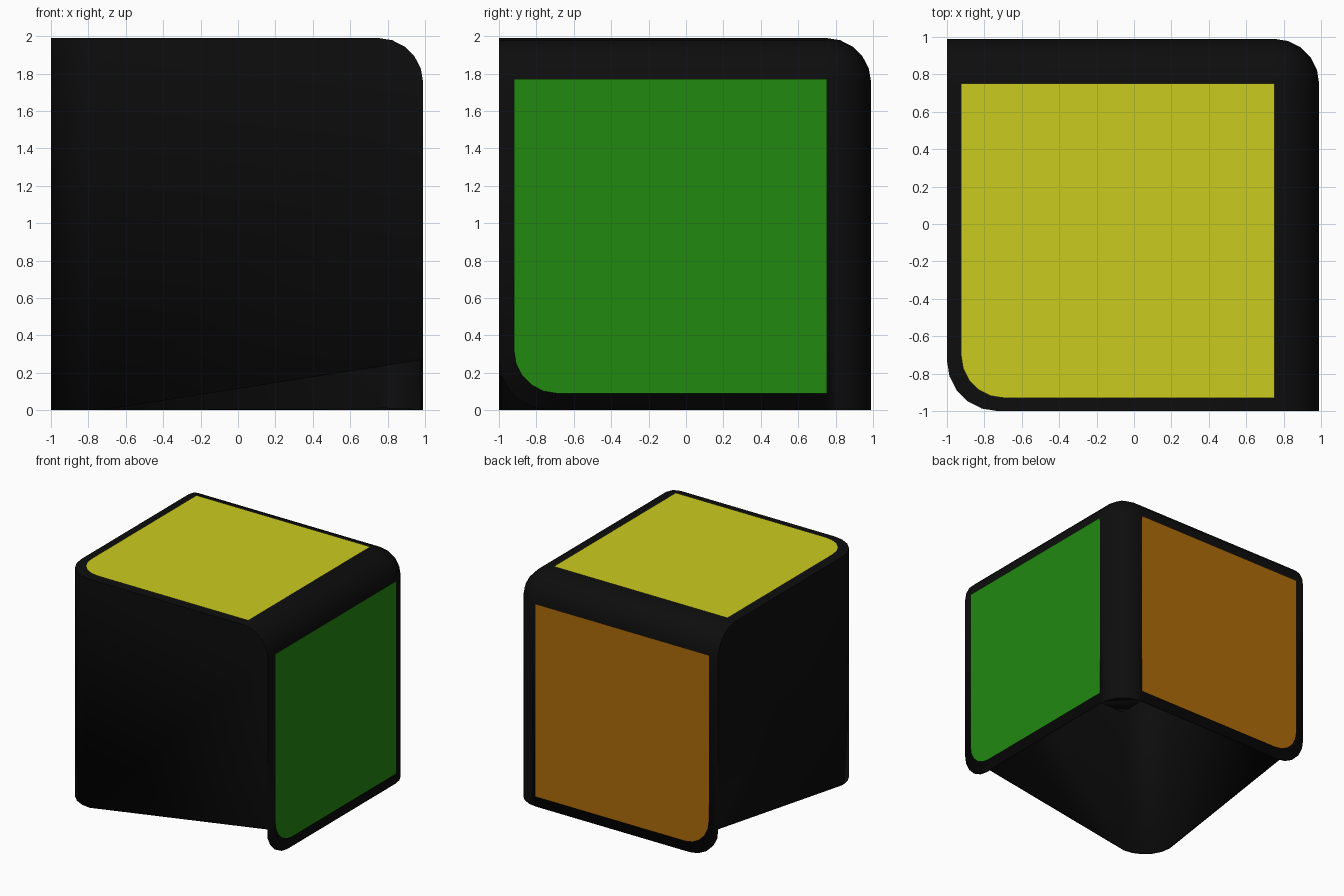
import bpy, bmesh, math
from mathutils import Vector

if "Cube" in bpy.data.objects:
    bpy.data.objects.remove(bpy.data.objects["Cube"])

LO, HI, TOP = -1.0, 0.99, 1.99      # shell limits
R_OUT, R_IN, SEG = 0.24, 0.27, 5    # outer edge and inner corner roundings


def material(name, rgb):
    m = bpy.data.materials.new(name)
    m.diffuse_color = (*rgb, 1)
    m.use_nodes = True
    m.node_tree.nodes["Principled BSDF"].inputs["Base Color"].default_value = m.diffuse_color
    return m


def add_object(name, bm, mat):
    me = bpy.data.meshes.new(name)
    bm.to_mesh(me)
    bm.free()
    ob = bpy.data.objects.new(name, me)
    bpy.context.collection.objects.link(ob)
    me.materials.append(mat)
    return ob


def near(v, x, y, z):
    return (v.co - Vector((x, y, z))).length < 1e-3


def round_panel_corner(bm, x, y, inward):
    """Raise a panel's lower free corner and turn it into an arc."""
    v = next(v for v in bm.verts if near(v, x, y, 0))
    base = v.co.copy()
    far = next(e.other_vert(v) for e in v.link_edges
               if (e.other_vert(v).co - v.co).normalized().dot(inward) > 0.99)
    v.co.z = R_IN
    for k in range(1, SEG + 1):
        a = math.pi / 2 * k / SEG
        e = next(e for e in v.link_edges if e.other_vert(v) is far)
        _, v = bmesh.utils.edge_split(e, v, 0.5)
        v.co = (base + inward * R_IN * (1 - math.cos(a))
                + Vector((0, 0, R_IN * (1 - math.sin(a)))))


# Hollow shell: box with rounded outer edges and open underside
bm = bmesh.new()
bmesh.ops.create_cube(bm, size=2)
for v in bm.verts:
    v.co = (HI if v.co.x > 0 else LO, HI if v.co.y > 0 else LO,
            TOP if v.co.z > 0 else 0)
tip = next(v for v in bm.verts if near(v, HI, HI, TOP))
bmesh.ops.bevel(bm, geom=list(tip.link_edges), offset=R_OUT, segments=SEG,
                profile=0.5, affect='EDGES')
inner = [e for e in bm.edges
         if all(abs(v.co.x - LO) + abs(v.co.y - LO) < 1e-3 for v in e.verts)]
bmesh.ops.bevel(bm, geom=inner, offset=R_IN, segments=SEG,
                profile=0.5, affect='EDGES')
under = [f for f in bm.faces if all(abs(v.co.z) < 1e-3 for v in f.verts)]
bmesh.ops.delete(bm, geom=under, context='FACES_ONLY')

# Rounded free corners of the right and back panels
round_panel_corner(bm, HI, LO, Vector((0, 1, 0)))
round_panel_corner(bm, LO, HI, Vector((1, 0, 0)))

# Quarter-round cap under the outer vertical edge
c = HI - R_OUT
arc = [v for v in bm.verts if abs(v.co.z) < 1e-3
       and v.co.x > c - 1e-3 and v.co.y > c - 1e-3]
arc.sort(key=lambda v: math.atan2(v.co.y - c, v.co.x - c))
cap = bm.faces.new([bm.verts.new((c, c, 0))] + arc)
cap.normal_update()
if cap.normal.z > 0:
    cap.normal_flip()
for f in bm.faces:
    f.smooth = True
shell = add_object("corner_shell", bm, material("black", (0.004, 0.004, 0.004)))
shell.data.set_sharp_from_angle(angle=math.radians(35))
solid = shell.modifiers.new("thickness", 'SOLIDIFY')
solid.thickness = 0.015
solid.offset = -1


# Coloured panels: squares with one rounded corner
def sticker(name, rgb, place, lo, hi, outward):
    r = 0.23
    pts = [(lo[0], hi[1]), (hi[0], hi[1]), (hi[0], lo[1])]
    for k in range(SEG + 1):
        a = math.pi / 2 * k / SEG
        pts.append((lo[0] + r * (1 - math.sin(a)), lo[1] + r * (1 - math.cos(a))))
    bm = bmesh.new()
    f = bm.faces.new([bm.verts.new(place(u, v)) for u, v in pts])
    f.normal_update()
    if f.normal.dot(Vector(outward)) < 0:
        f.normal_flip()
    add_object(name, bm, material(name, rgb))


sticker("yellow_top_panel", (0.6, 0.6, 0.013), lambda u, v: (u, v, 2.0),
        (-0.925, -0.93), (0.75, 0.75), (0, 0, 1))
sticker("green_right_panel", (0.016, 0.25, 0.005), lambda u, v: (1.0, u, v),
        (-0.92, 0.09), (0.755, 1.77), (1, 0, 0))
sticker("orange_back_panel", (0.42, 0.15, 0.003), lambda u, v: (u, 1.0, v),
        (-0.92, 0.09), (0.755, 1.77), (0, 1, 0))
